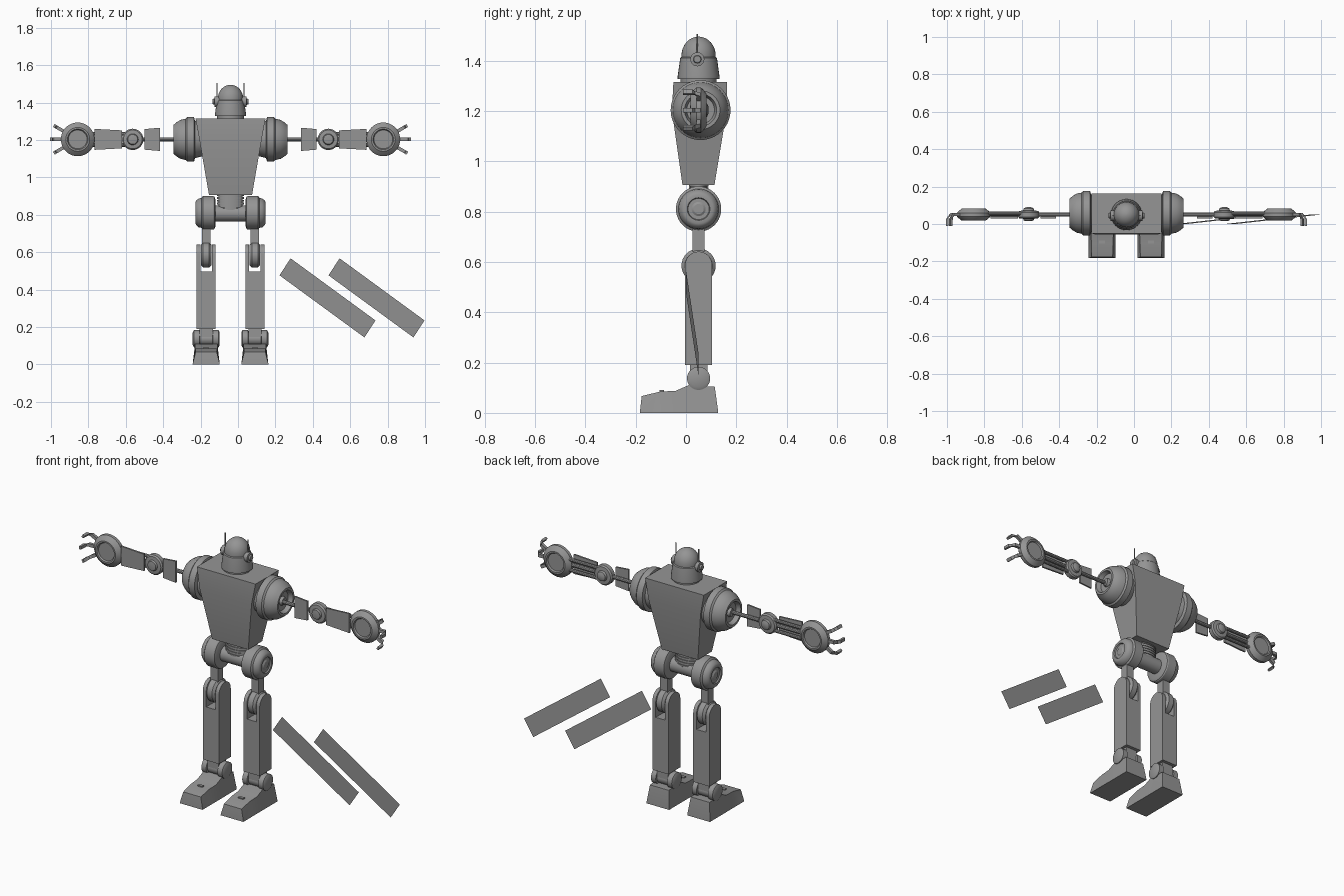
import bpy, bmesh
from math import pi, sin, cos, radians
from mathutils import Vector, Matrix

if "Cube" in bpy.data.objects:
    bpy.data.objects.remove(bpy.data.objects["Cube"])

steel = bpy.data.materials.new("grey steel")
steel.use_nodes = True
steel.diffuse_color = (0.3, 0.3, 0.3, 1)
steel.node_tree.nodes["Principled BSDF"].inputs["Base Color"].default_value = (0.3, 0.3, 0.3, 1)

CENTRE = Vector((-0.04, 0.05, 0))  # the figure stands off the origin
AXES = {"X": Matrix.Rotation(pi / 2, 4, "Y"), "Y": Matrix.Rotation(-pi / 2, 4, "X"), "Z": Matrix()}


def finish(name, bm, mirror=False, loc=CENTRE):
    bmesh.ops.remove_doubles(bm, verts=bm.verts, dist=0.0001)
    bmesh.ops.recalc_face_normals(bm, faces=bm.faces)
    for f in bm.faces:
        f.smooth = True
    me = bpy.data.meshes.new(name)
    bm.to_mesh(me)
    bm.free()
    me.set_sharp_from_angle(angle=radians(32))
    me.materials.append(steel)
    ob = bpy.data.objects.new(name, me)
    ob.location = loc
    bpy.context.collection.objects.link(ob)
    if mirror:
        mod = ob.modifiers.new("mirror", "MIRROR")
        mod.use_mirror_merge = False
    return ob


def loft(bm, rings):
    loops = [[bm.verts.new(p) for p in ring] for ring in rings]
    n = len(loops[0])
    for a, b in zip(loops, loops[1:]):
        for i in range(n):
            j = (i + 1) % n
            bm.faces.new((a[i], a[j], b[j], b[i]))
    bm.faces.new(loops[0][::-1])
    bm.faces.new(loops[-1])


def lathe(bm, profile, axis, at=(0, 0, 0), n=32, squash=1):
    """Turn (distance, radius) pairs around an axis."""
    m = Matrix.Translation(at) @ AXES[axis]
    loft(bm, [[m @ Vector((r * cos(2 * pi * i / n), squash * r * sin(2 * pi * i / n), d))
               for i in range(n)] for d, r in profile])


def rod(bm, a, b, r, n=10):
    a, b = Vector(a), Vector(b)
    q = (b - a).to_track_quat("Z", "Y")
    loft(bm, [[p + q @ Vector((r * cos(2 * pi * i / n), r * sin(2 * pi * i / n), 0))
               for i in range(n)] for p in (a, b)])


def rect(x, y0, y1, z):
    return [(-x, y0, z), (x, y0, z), (x, y1, z), (-x, y1, z)]


def box(bm, lo, hi):
    loft(bm, [[(x, y, z) for x, y in ((lo[0], lo[1]), (hi[0], lo[1]), (hi[0], hi[1]), (lo[0], hi[1]))]
              for z in (lo[2], hi[2])])


def side_prism(bm, outline, x0, x1):
    """Extrude a (y, z) outline along x."""
    loft(bm, [[(x, y, z) for y, z in outline] for x in (x0, x1)])


# Torso: tapered block with a chest crease
bm = bmesh.new()
loft(bm, [rect(0.115, -0.064, 0.063, 0.905), rect(0.166, -0.106, 0.112, 1.2),
          rect(0.187, -0.1, 0.112, 1.315)])
finish("torso", bm)

# Head: collar, tapered face and dome
bm = bmesh.new()
dome = [(1.42 + 0.075 * sin(t * pi / 16), 0.068 * cos(t * pi / 16)) for t in range(1, 8)]
lathe(bm, [(1.31, 0.072), (1.327, 0.072), (1.327, 0.083), (1.338, 0.083), (1.41, 0.073),
           (1.414, 0.068), (1.42, 0.068)] + dome + [(1.495, 0.002)], "Z")
finish("head", bm)

bm = bmesh.new()
lathe(bm, [(0.06, 0.028), (0.085, 0.028), (0.087, 0.016), (0.096, 0.014)], "X", (0, -0.005, 1.405), 20)
rod(bm, (0.073, -0.005, 1.4), (0.073, -0.005, 1.505), 0.003, 8)
finish("ears_and_antennae", bm, True)

# Shoulders: flange, bell and recessed socket
bm = bmesh.new()
lathe(bm, [(0.15, 0.09), (0.19, 0.1), (0.195, 0.119), (0.232, 0.119), (0.24, 0.11), (0.268, 0.104),
           (0.29, 0.09), (0.305, 0.077), (0.305, 0.064), (0.28, 0.055), (0.28, 0.025),
           (0.295, 0.02)], "X", (0, 0.008, 1.203), 40)
finish("shoulders", bm, True)

# Arms: rods, cover plates and elbow hubs
ARM = 1.203
bm = bmesh.new()
rod(bm, (0.28, 0, ARM), (0.76, 0, ARM), 0.011)
for dz in (-0.03, 0.03):
    rod(bm, (0.56, 0.006, ARM + dz), (0.75, 0.006, ARM + dz), 0.01)
finish("arm_rods", bm, True)

bm = bmesh.new()
for x0, x1, h0, h1 in ((0.378, 0.46, 0.062, 0.055), (0.58, 0.728, 0.048, 0.056)):
    loft(bm, [[(x0, y, ARM - h0), (x1, y, ARM - h1), (x1, y, ARM + h1), (x0, y, ARM + h0)]
              for y in (-0.02, -0.01)])
finish("arm_plates", bm, True)

bm = bmesh.new()
lathe(bm, [(-0.034, 0.012), (-0.032, 0.026), (-0.022, 0.03), (-0.02, 0.05), (-0.012, 0.057), (0.012, 0.057),
           (0.02, 0.05), (0.022, 0.03), (0.034, 0.026), (0.04, 0.012)], "Y", (0.523, 0, ARM))
finish("elbows", bm, True)

# Hands: palm discs and hooked fingers
bm = bmesh.new()
half = [(0.024, 0.045), (0.024, 0.05), (0.032, 0.055), (0.032, 0.064), (0.018, 0.082), (0.009, 0.09)]
lathe(bm, [(-d, r) for d, r in half] + [(d, r) for d, r in half[::-1]], "Y", (0.817, 0, ARM), 40)
finish("palms", bm, True)

bm = bmesh.new()
for ang in (-30, 0, 30):
    m = Matrix.Translation((0.817, 0, ARM)) @ Matrix.Rotation(radians(ang), 4, "Y")
    path = ((0.07, -0.008, 0.07, 0.008), (0.125, -0.008, 0.125, 0.008), (0.148, -0.024, 0.134, -0.016),
            (0.148, -0.062, 0.136, -0.062))
    loft(bm, [[m @ Vector(p) for p in ((a, b, -0.009), (c, d, -0.009), (c, d, 0.009), (a, b, 0.009))]
              for a, b, c, d in path])
finish("fingers", bm, True)

# Waist: ribbed column over the hip axle
bm = bmesh.new()
ribs = []
for i in range(6):
    z = 0.825 + i * 0.015
    ribs += [(z, 0.071), (z + 0.01, 0.071), (z + 0.01, 0.064), (z + 0.015, 0.064)]
lathe(bm, [(0.812, 0.045)] + ribs, "Z", squash=0.55)
finish("waist", bm)
bm = bmesh.new()
lathe(bm, [(-0.1, 0.043), (0.1, 0.043)], "X", (0, 0, 0.807))
finish("hip_axle", bm)

bm = bmesh.new()
lathe(bm, [(0.08, 0.07), (0.086, 0.086), (0.092, 0.09), (0.148, 0.09), (0.155, 0.08), (0.17, 0.077),
           (0.183, 0.066), (0.187, 0.058), (0.187, 0.045), (0.18, 0.042), (0.18, 0.028),
           (0.185, 0.02)], "X", (0, 0, 0.81), 40)
finish("hips", bm, True)

# Legs: thigh post, knee disc and forked shin
LEG = 0.13
bm = bmesh.new()
box(bm, (LEG - 0.023, -0.024, 0.58), (LEG + 0.023, 0.024, 0.76))
finish("thighs", bm, True)

bm = bmesh.new()
lathe(bm, [(-0.028, 0.055), (-0.016, 0.068), (0.016, 0.068), (0.028, 0.055)], "X", (LEG, 0, 0.585))
finish("knees", bm, True)

bm = bmesh.new()
arch = [(0.054 * cos(t * pi / 14), 0.587 + 0.054 * sin(t * pi / 14)) for t in range(15)]
for x in (-0.051, 0.03):
    side_prism(bm, [(0.054, 0.497)] + arch + [(-0.054, 0.497)], LEG + x, LEG + x + 0.021)
box(bm, (LEG - 0.051, -0.054, 0.19), (LEG + 0.051, 0.054, 0.497))
finish("shins", bm, True)

# Ankles and feet
bm = bmesh.new()
box(bm, (LEG - 0.035, -0.035, 0.13), (LEG + 0.035, 0.035, 0.192))
lathe(bm, [(-0.072, 0.034), (-0.066, 0.046), (-0.036, 0.046), (-0.034, 0.036), (0.034, 0.036),
           (0.036, 0.046), (0.066, 0.046), (0.072, 0.034)], "X", (LEG, 0, 0.137), 28)
finish("ankles", bm, True)

bm = bmesh.new()
stations = ((-0.233, 0.005, 0.072, 0.0), (-0.226, 0.067, 0.056, 0.0), (-0.155, 0.084, 0.058, 0.0),
            (-0.09, 0.088, 0.06, 0.0), (-0.04, 0.11, 0.06, 0.0), (0.064, 0.104, 0.06, 0.0), (0.078, 0.005, 0.072, 0.0))
loft(bm, [[(LEG - 0.072, y, base), (LEG + 0.072, y, base), (LEG + top, y, z), (LEG - top, y, z)]
          for y, z, top, base in stations])
finish("feet", bm, True)

bm = bmesh.new()
box(bm, (LEG - 0.016, -0.155, 0.083), (LEG + 0.016, -0.138, 0.09))
finish("toe_plates", bm, True)

# Two loose slanted panels beside the figure
for i in range(2):
    bm = bmesh.new()
    corners = [(0.281, 0, 0.567), (0.222, 0, 0.476), (0.676, 0.05, 0.144), (0.735, 0.05, 0.235)]
    bm.faces.new([bm.verts.new(p) for p in corners])
    finish("loose_panel_%d" % (i + 1), bm, loc=(0.262 * i, 0, 0))
